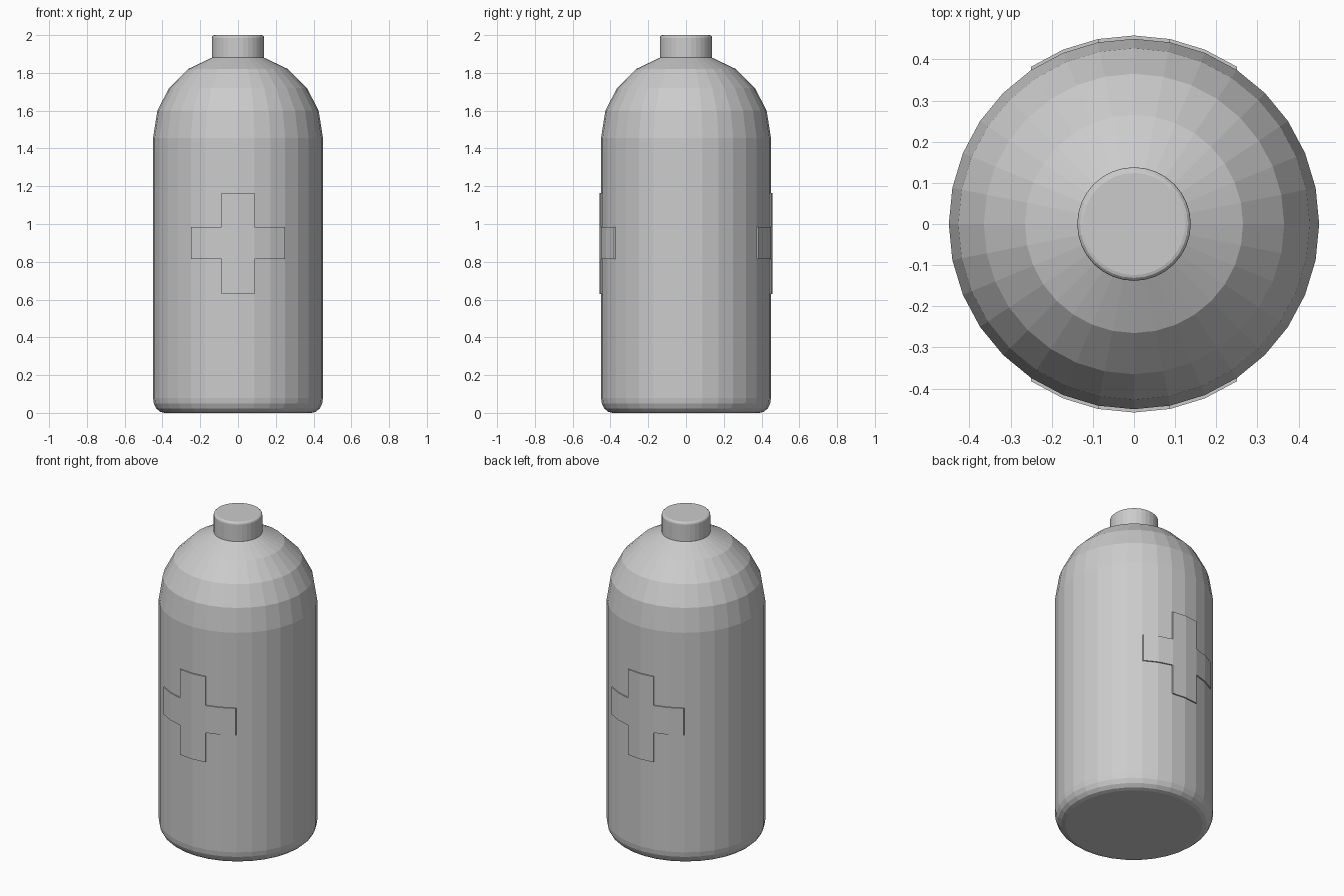
import bpy, bmesh, math

if "Cube" in bpy.data.objects:
    bpy.data.objects.remove(bpy.data.objects["Cube"])

SIDES = 32


def lathe(name, profile):
    """Revolve (radius, z) points about z, capping both ends."""
    bm = bmesh.new()
    rings = []
    for r, z in profile:
        rings.append([bm.verts.new((r * math.cos(2 * math.pi * i / SIDES),
                                    r * math.sin(2 * math.pi * i / SIDES), z))
                      for i in range(SIDES)])
    for low, high in zip(rings, rings[1:]):
        for i in range(SIDES):
            j = (i + 1) % SIDES
            bm.faces.new((low[i], low[j], high[j], high[i]))
    bm.faces.new(rings[0][::-1])
    bm.faces.new(rings[-1])
    return name, bm


def finish(name, bm):
    bm.normal_update()
    mesh = bpy.data.meshes.new(name)
    bm.to_mesh(mesh)
    bm.free()
    obj = bpy.data.objects.new(name, mesh)
    bpy.context.collection.objects.link(obj)
    return obj


def rounded(r, z, width, height, steps, top):
    """Quarter-round edge, listed from bottom to top."""
    pts = []
    for k in range(steps + 1):
        a = math.pi / 2 * k / steps
        if top:
            pts.append((r - width * (1 - math.cos(a)), z - height * (1 - math.sin(a))))
        else:
            pts.append((r - width * (1 - math.sin(a)), z + height * (1 - math.cos(a))))
    return pts


# Bottle body: rounded foot, straight wall split at the cross heights, domed shoulder
R = 0.45
wall = [(R, 0.63), (R, 0.815), (R, 0.985), (R, 1.165), (R, 1.455)]
dome = [(0.427, 1.6), (0.365, 1.72), (0.265, 1.82), (0.135, 1.882)]
name, bm = lathe("bottle_body", rounded(R, 0, 0.06, 0.08, 4, False) + wall + dome)

# Raised crosses on front and back, pushed straight out of the wall faces
for side in (-1, 1):
    cross = []
    for f in bm.faces:
        c = f.calc_center_median()
        if c.y * side > 0 and 0.63 < c.z < 1.165 and len(f.verts) == 4:
            upright = abs(c.x) < 0.088
            arm = abs(c.x) < 0.25 and 0.815 < c.z < 0.985
            if upright or arm:
                cross.append(f)
    out = bmesh.ops.extrude_face_region(bm, geom=cross)["geom"]
    verts = [v for v in out if isinstance(v, bmesh.types.BMVert)]
    bmesh.ops.translate(bm, verts=verts, vec=(0, side * 0.008, 0))
    old = [f for f in cross if f.is_valid and not any(v in verts for v in f.verts)]
    if old:
        bmesh.ops.delete(bm, geom=old, context='FACES')
finish(name, bm)

# Cap with a softened top rim
finish(*lathe("cap", [(0.138, 1.87)] + rounded(0.138, 2.0, 0.014, 0.014, 3, True)))
